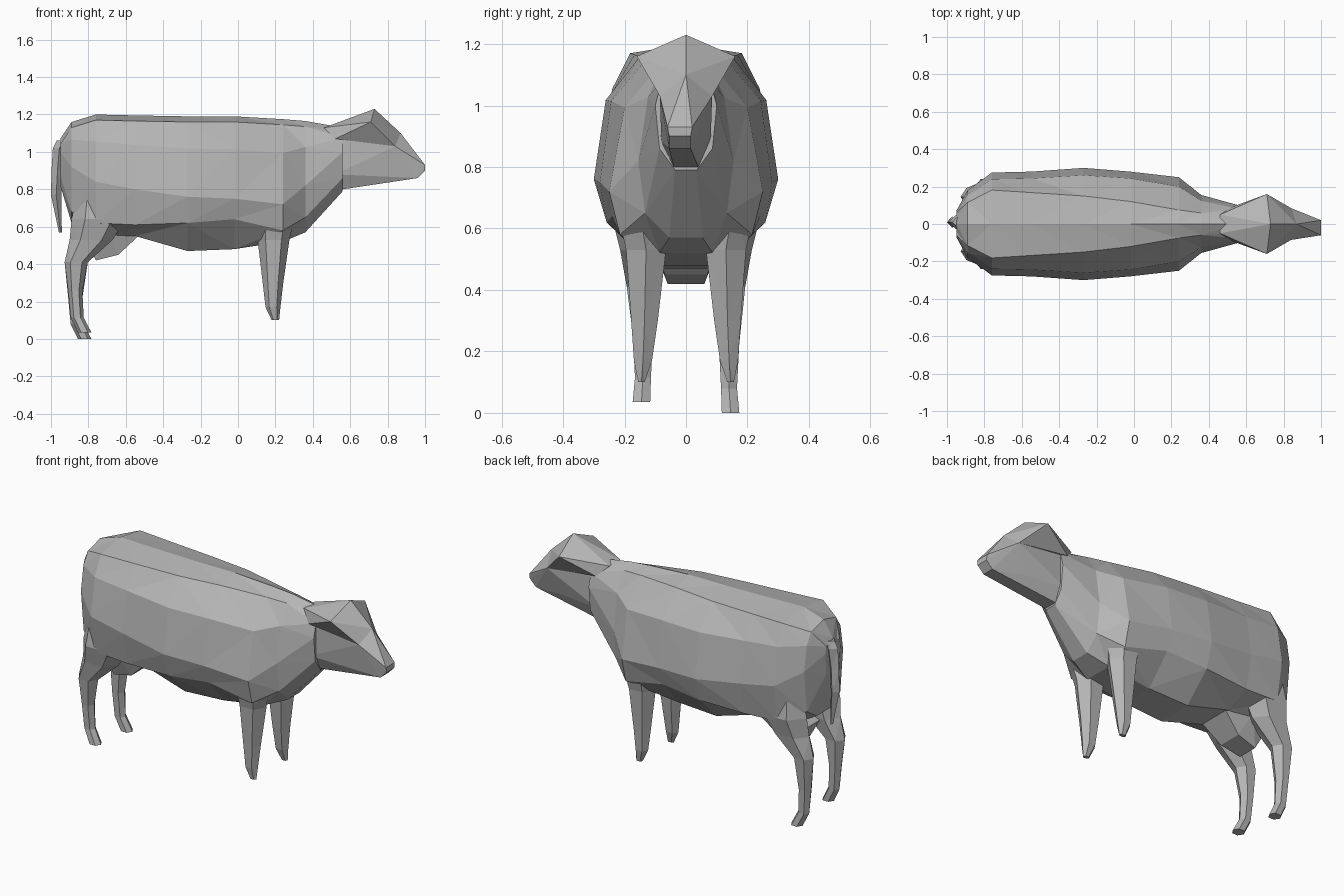
import bpy, bmesh, math

grey = bpy.data.materials.new("plain grey")
grey.diffuse_color = (0.47, 0.47, 0.47, 1)


def finish(name, bm):
    bmesh.ops.recalc_face_normals(bm, faces=bm.faces[:])
    me = bpy.data.meshes.new(name)
    bm.to_mesh(me)
    bm.free()
    me.materials.append(grey)
    ob = bpy.data.objects.new(name, me)
    bpy.context.collection.objects.link(ob)
    return ob


def loft(name, rings):
    """Skin a list of equal-length point rings and cap both ends."""
    bm = bmesh.new()
    vs = [[bm.verts.new(p) for p in r] for r in rings]
    n = len(rings[0])
    for a, b in zip(vs, vs[1:]):
        for i in range(n):
            j = (i + 1) % n
            bm.faces.new((a[i], a[j], b[j], b[i]))
    bm.faces.new(vs[0])
    bm.faces.new(vs[-1][::-1])
    bmesh.ops.triangulate(bm, faces=bm.faces[:])
    return finish(name, bm)


def limb(name, path, sides=6, side=1, lift=0.0):
    """Tapered tube: path of x, y, z, x radius, y radius."""
    rings = []
    for x, y, z, rx, ry in path:
        z = z + lift if z < 0.3 else z
        rings.append([(x + rx * math.cos(math.tau * k / sides),
                       side * (y + ry * math.sin(math.tau * k / sides)), z)
                      for k in range(sides)])
    return loft(name, rings)


def hull(name, pts):
    """Convex lump from points mirrored across y = 0."""
    bm = bmesh.new()
    for x, y, z in pts:
        shift = -0.02 if x > 0.9 else 0
        for s in ((1, -1) if y else (1,)):
            bm.verts.new((x, s * y + shift, z))
    bmesh.ops.convex_hull(bm, input=bm.verts[:])
    loose = [v for v in bm.verts if not v.link_faces]
    bmesh.ops.delete(bm, geom=loose, context='VERTS')
    return finish(name, bm)


# Body and neck: x, half width, top, widest z, lower edge z, bottom, back width ratio
sections = [
    (-0.95, 0.07, 1.07, 1.00, 0.88, 0.82, 0.60),
    (-0.89, 0.18, 1.16, 0.92, 0.68, 0.62, 0.64),
    (-0.76, 0.275, 1.20, 0.84, 0.62, 0.55, 0.66),
    (-0.55, 0.28, 1.195, 0.80, 0.61, 0.55, 0.60),
    (-0.27, 0.30, 1.19, 0.76, 0.62, 0.47, 0.50),
    (-0.02, 0.28, 1.19, 0.75, 0.64, 0.48, 0.43),
    (0.24, 0.25, 1.175, 0.72, 0.58, 0.52, 0.30),
    (0.36, 0.155, 1.165, 0.82, 0.65, 0.57, 0.38),
    (0.56, 0.10, 1.13, 1.00, 0.86, 0.79, 0.50),
]
rings = []
for x, w, top, mid, low, bot, r in sections:
    shoulder = 0.80 if x > 0.1 else 0.87
    half = [(r * w, top - 0.03), (shoulder * w, mid + 0.6 * (top - mid)),
            (w, mid), (0.86 * w, low), (0.35 * w, bot)]
    rings.append([(x, 0, top)] + [(x, y, z) for y, z in half]
                 + [(x, -y, z) for y, z in reversed(half)])
loft("body", rings)

# Head: tapering face and wide brow with ears
hull("face", [(0.53, 0.08, 1.07), (0.52, 0.08, 0.88), (0.56, 0.04, 0.80),
              (0.84, 0.085, 1.03), (0.76, 0.05, 0.88), (0.87, 0, 1.10),
              (1.00, 0.04, 0.93), (1.00, 0.035, 0.90), (0.96, 0.035, 0.86)])
hull("brow_and_ears", [(0.46, 0.05, 1.13), (0.52, 0.09, 1.07), (0.73, 0, 1.23),
                       (0.71, 0.16, 1.16), (0.69, 0.10, 1.09),
                       (0.87, 0, 1.10), (0.84, 0.085, 1.03)])

# Legs
front = [(0.22, 0.14, 0.88, 0.08, 0.04), (0.20, 0.155, 0.68, 0.11, 0.085),
         (0.19, 0.13, 0.53, 0.085, 0.075), (0.187, 0.135, 0.30, 0.055, 0.05),
         (0.187, 0.14, 0.17, 0.04, 0.034), (0.20, 0.145, 0.10, 0.02, 0.012)]
hind = [(-0.75, 0.15, 0.88, 0.09, 0.06), (-0.745, 0.155, 0.64, 0.145, 0.10),
        (-0.785, 0.145, 0.53, 0.115, 0.08), (-0.865, 0.145, 0.41, 0.062, 0.055),
        (-0.87, 0.14, 0.22, 0.038, 0.038), (-0.86, 0.14, 0.08, 0.035, 0.03),
        (-0.82, 0.145, 0.0, 0.036, 0.033)]
for label, s in (("left", 1), ("right", -1)):
    limb("front_leg_" + label, front, side=s)
    limb("hind_leg_" + label, hind, side=s, lift=0.0 if s > 0 else 0.035)

# Udder between the hind legs
hull("udder", [(-0.50, 0.10, 0.58), (-0.64, 0.07, 0.45), (-0.76, 0.06, 0.42),
               (-0.81, 0.08, 0.52), (-0.70, 0.12, 0.58)])

# Tail hanging behind the rump
limb("tail", [(-0.93, 0.01, 1.06, 0.04, 0.045), (-0.955, 0.01, 1.02, 0.035, 0.035),
              (-0.965, 0.01, 0.90, 0.032, 0.025), (-0.972, 0.01, 0.77, 0.028, 0.03),
              (-0.95, 0.01, 0.57, 0.008, 0.01)], sides=4)
